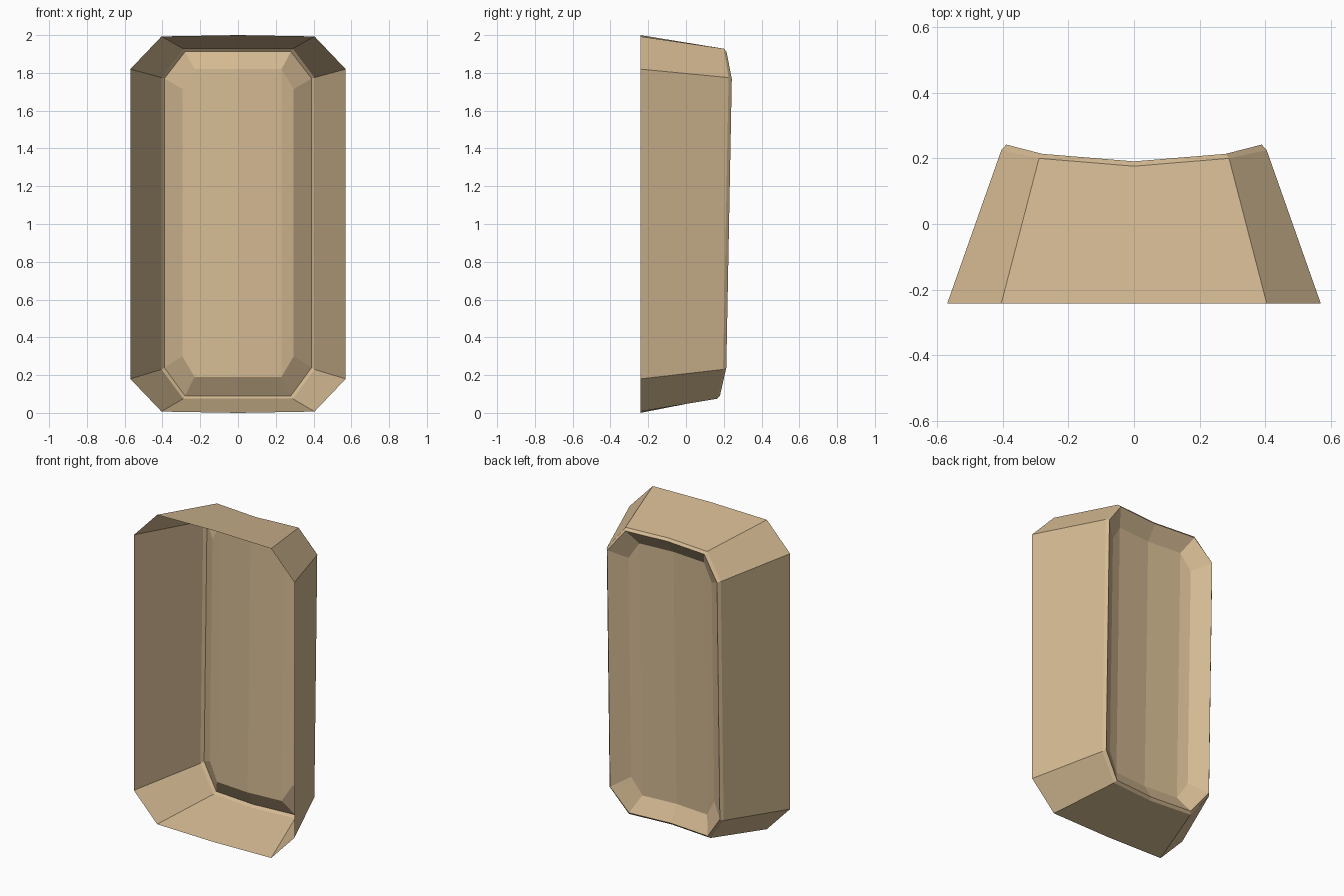
import bpy, bmesh

if "Cube" in bpy.data.objects:
    bpy.data.objects.remove(bpy.data.objects["Cube"])

mat = bpy.data.materials.new("warm_tan")
mat.diffuse_color = (0.66, 0.49, 0.29, 1)
mat.use_nodes = True
mat.node_tree.nodes["Principled BSDF"].inputs["Base Color"].default_value = mat.diffuse_color


def half_ring(xc, xs, z_top, z_shoulder, z_low, z_bottom, ys):
    """Right half of a chamfered outline, top centre round to bottom centre.
    ys = depth at centre, corner and side."""
    m, c, s = ys
    return [(0, m, z_top), (xc, c, z_top), (xs, s, z_shoulder),
            (xs, s, z_low), (xc, c, z_bottom), (0, m, z_bottom)]


def tilt(ring):
    # the dished face leans back slightly towards the top
    return [(x, y + 0.019 * (z - 1.85), z) for x, y, z in ring]


# open base edge, very slightly bowed at the ends
base = half_ring(0.405, 0.57, 1.993, 1.82, 0.18, 0.007, (-0.242,) * 3)
base[0] = (0, -0.242, 2.0)
base[5] = (0, -0.242, 0.0)
# bevelled rim, then the recessed dished floor
rim_outer = tilt(half_ring(0.29, 0.405, 1.928, 1.775, 0.23, 0.075,
                           (0.175, 0.199, 0.227)))
rim_top = tilt(half_ring(0.28, 0.39, 1.912, 1.77, 0.24, 0.09,
                         (0.190, 0.213, 0.244)))
floor = tilt(half_ring(0.23, 0.295, 1.82, 1.715, 0.30, 0.19,
                       (0.128, 0.146, 0.164)))

bm = bmesh.new()
rings = [[bm.verts.new(p) for p in r] for r in (base, rim_outer, rim_top, floor)]
for a, b in zip(rings, rings[1:]):
    for i in range(5):
        bm.faces.new((a[i], a[i + 1], b[i + 1], b[i]))
f = rings[-1]
bm.faces.new((f[0], f[1], f[4], f[5]))
bm.faces.new((f[1], f[2], f[3], f[4]))

mesh = bpy.data.meshes.new("tapered_key_shell")
bm.to_mesh(mesh)
bm.free()
mesh.materials.append(mat)
shell = bpy.data.objects.new("tapered_key_shell", mesh)
bpy.context.collection.objects.link(shell)

# mirror the half shell across x
mod = shell.modifiers.new("mirror", 'MIRROR')
mod.use_axis[0] = True
mod.use_clip = True
